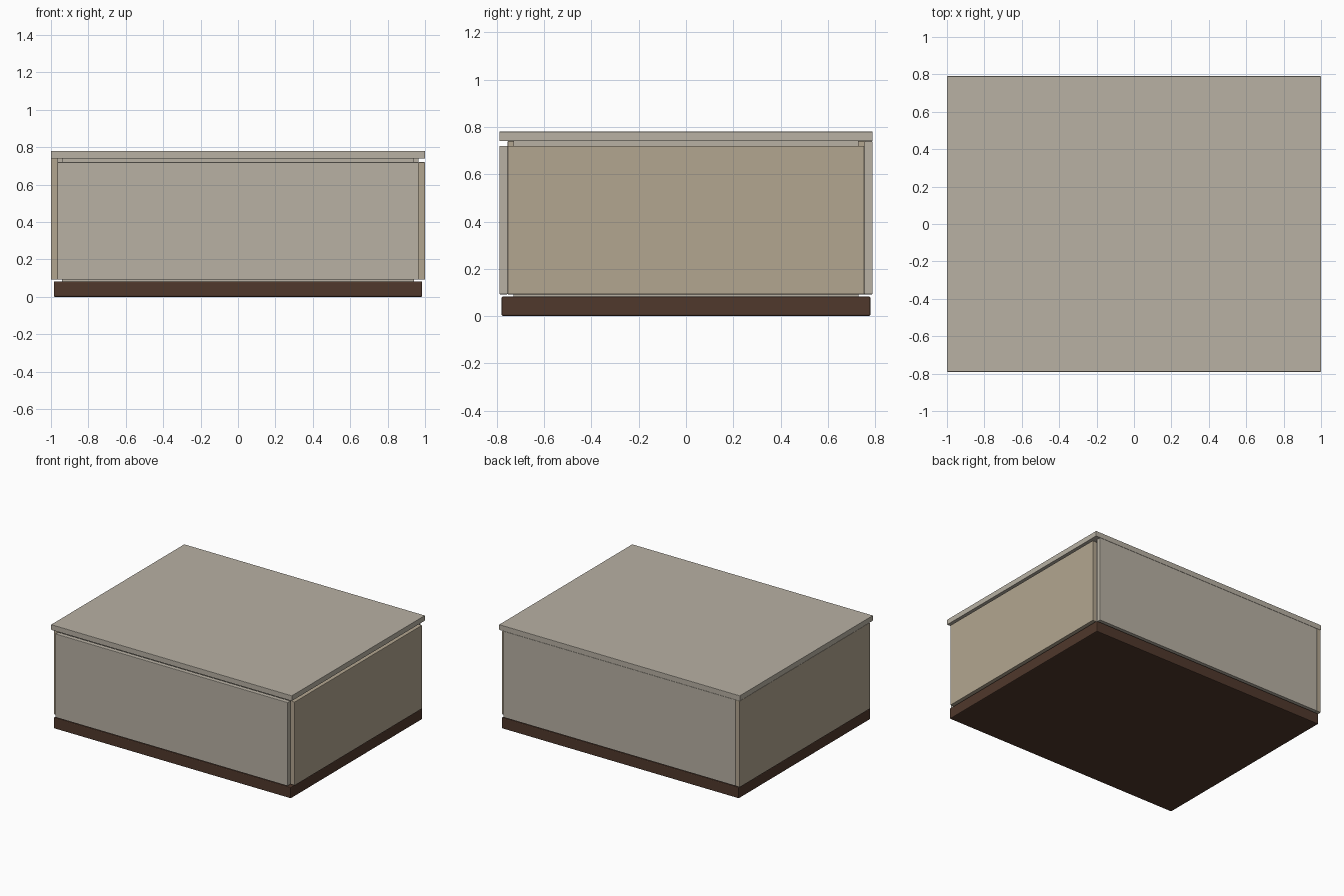
import bpy
import bmesh

if "Cube" in bpy.data.objects:
    bpy.data.objects.remove(bpy.data.objects["Cube"])


def material(name, rgb):
    m = bpy.data.materials.new(name)
    m.diffuse_color = (*rgb, 1)
    m.use_nodes = True
    m.node_tree.nodes["Principled BSDF"].inputs["Base Color"].default_value = m.diffuse_color
    return m


GREIGE = material("greige", (0.48, 0.44, 0.37))
TAN = material("tan", (0.45, 0.38, 0.28))
BROWN = material("dark_brown", (0.08, 0.04, 0.025))


def box(name, xs, ys, zs, mat, bevel=0.003):
    """Axis-aligned block given by its (min, max) ranges, with softened edges."""
    bm = bmesh.new()
    bmesh.ops.create_cube(bm, size=1)
    for v in bm.verts:
        v.co = [r[0] if c < 0 else r[1] for c, r in zip(v.co, (xs, ys, zs))]
    mesh = bpy.data.meshes.new(name)
    bm.to_mesh(mesh)
    bm.free()
    mesh.materials.append(mat)
    ob = bpy.data.objects.new(name, mesh)
    bpy.context.collection.objects.link(ob)
    if bevel:
        mod = ob.modifiers.new("soft_edges", 'BEVEL')
        mod.width = bevel
        mod.segments = 2
    return ob


X, Y = 1.0, 0.79          # outer half sizes
T = 0.035                 # panel thickness
LOW, MID, HIGH = 0.092, 0.72, 0.74

# Base and inner body
box("plinth", (-0.985, 0.985), (-0.78, 0.78), (0, 0.083), BROWN, 0.006)
box("inner_body", (-0.94, 0.94), (-0.73, 0.73), (0.08, HIGH), GREIGE, 0)

# Front and right panels stop short of the lid and leave an open corner
box("front_panel", (-X + T, X - T), (-Y, -Y + T), (LOW, MID), GREIGE)
box("right_panel", (X - T, X), (-Y + T, Y - T), (LOW, MID), TAN)

# Back and left panels reach the lid; the left one closes the rear corner
box("back_panel", (-X + T, X - T), (Y - T, Y), (LOW, HIGH), GREIGE)
box("left_panel", (-X, -X + T), (-Y + T, Y), (LOW, HIGH), TAN)

# Lid
box("top_slab", (-X, X), (-Y, Y), (HIGH, 0.78), GREIGE, 0.002)
